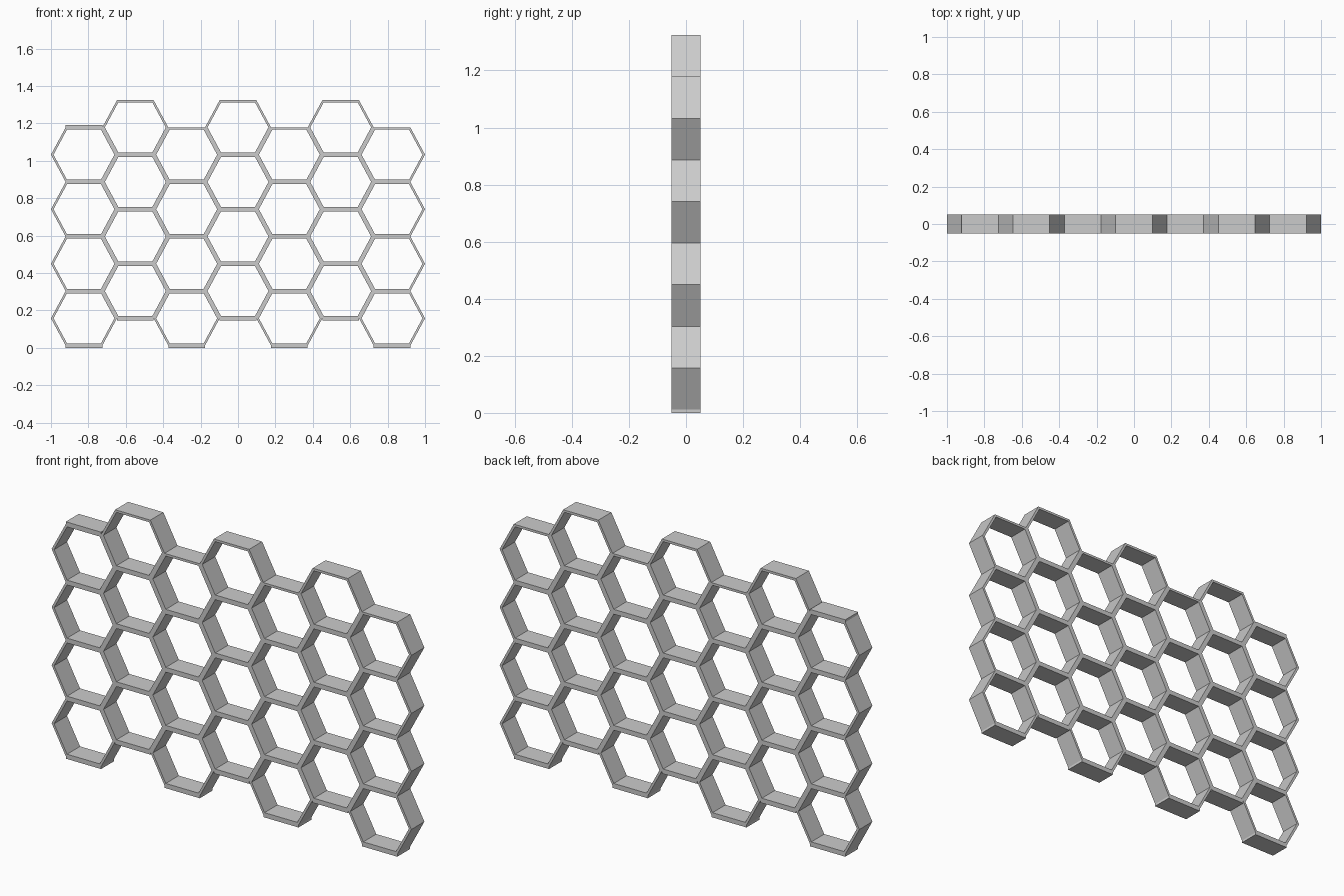
import bpy

if "Cube" in bpy.data.objects:
    bpy.data.objects.remove(bpy.data.objects["Cube"])

A, B, H = 0.1765, 0.098, 0.1458   # cell: half width, half flat edge, half height
T, D = 0.012, 0.0515              # wall thickness, half depth
STEP = A + B                      # column spacing


def hexagon(a, b, h):
    return [(a, 0), (b, h), (-b, h), (-a, 0), (-b, -h), (b, -h)]


def ring_mesh():
    slope = (A - B) / H
    shift = T * (1 + slope ** 2) ** 0.5
    outer = hexagon(A, B, H)
    inner = hexagon(A - shift, B + slope * T - shift, H - T)
    verts = [(x, y, z) for y in (-D, D) for loop in (outer, inner) for x, z in loop]
    faces = []
    for i in range(6):
        j = (i + 1) % 6
        faces += [(i, j, 6 + j, 6 + i),                 # front rim
                  (12 + j, 12 + i, 18 + i, 18 + j),     # back rim
                  (j, i, 12 + i, 12 + j),               # outer wall
                  (6 + i, 6 + j, 18 + j, 18 + i)]       # inner wall
    mesh = bpy.data.meshes.new("cell")
    mesh.from_pydata(verts, [], [f[::-1] for f in faces])
    return mesh


def plate(name, x, z):
    bpy.ops.mesh.primitive_cube_add(size=1, location=(x, 0, z + T / 2))
    ob = bpy.context.object
    ob.name = name
    ob.scale = (2 * B, 2 * D, T)


# honeycomb cells, every other column raised by half a cell
cell = ring_mesh()
for col in range(7):
    x = (col - 3) * STEP
    base = T + (col % 2) * H
    for row in range(4):
        ob = bpy.data.objects.new(f"cell_{col}_{row}", cell)
        ob.location = (x, 0, base + H + 2 * H * row)
        bpy.context.collection.objects.link(ob)
    # doubled bottom wall
    plate(f"bottom_strip_{col}", x, base - T)

# doubled top wall on the left column
plate("top_strip", -3 * STEP, T + 8 * H)
